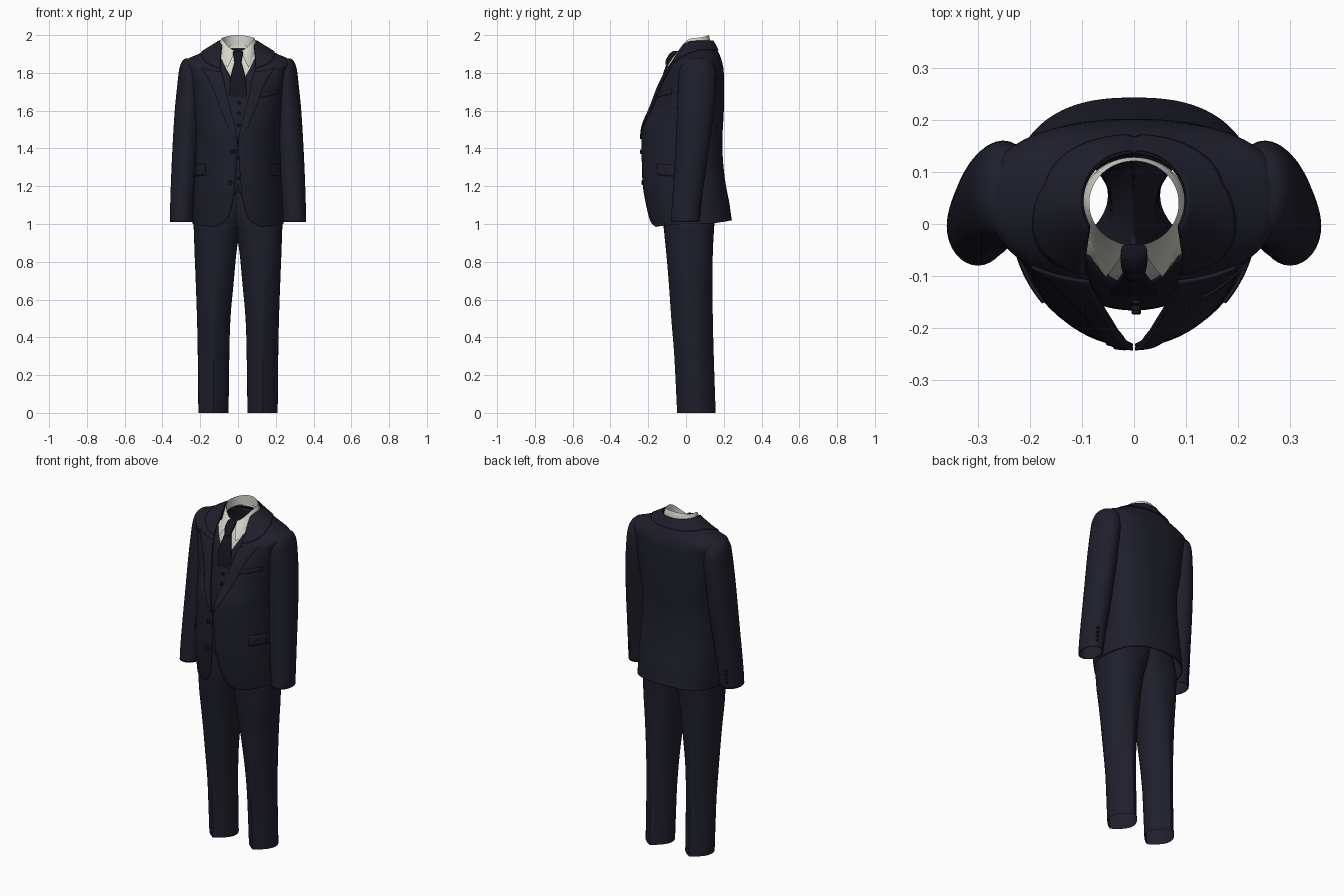
import bpy, math
from mathutils import Vector, Matrix

if "Cube" in bpy.data.objects:
    bpy.data.objects.remove(bpy.data.objects["Cube"])

def material(name, col):
    m = bpy.data.materials.new(name)
    m.diffuse_color = (*col, 1)
    m.use_nodes = True
    m.node_tree.nodes["Principled BSDF"].inputs["Base Color"].default_value = m.diffuse_color
    return m

NAVY = material("navy wool", (0.0135, 0.0135, 0.025))
WHITE = material("off white cotton", (0.68, 0.67, 0.60))
TIE = material("dark tie silk", (0.008, 0.008, 0.015))
BUTTON = material("button dark navy", (0.010, 0.010, 0.018))

def add_object(name, verts, faces, mat, mirror=False, thick=0, angle=50):
    me = bpy.data.meshes.new(name)
    me.from_pydata([tuple(v) for v in verts], [], faces)
    me.materials.append(mat)
    ob = bpy.data.objects.new(name, me)
    bpy.context.collection.objects.link(ob)
    bpy.ops.object.select_all(action='DESELECT')
    ob.select_set(True)
    bpy.context.view_layer.objects.active = ob
    bpy.ops.object.shade_smooth_by_angle(angle=math.radians(angle))
    if mirror:
        m = ob.modifiers.new("mirror", 'MIRROR')
        m.merge_threshold = 0.002
    if thick:
        s = ob.modifiers.new("thickness", 'SOLIDIFY')
        s.thickness, s.offset = thick, -1
    return ob

def interp(rows, t):
    """Smooth interpolation through rows of numbers."""
    n = len(rows) - 1
    t = max(0, min(n, t))
    i = min(int(t), n - 1)
    f = t - i
    p = [rows[max(0, min(n, i + k))] for k in (-1, 0, 1, 2)]
    return [b + 0.5 * f * (c - a + f * (2*a - 5*b + 4*c - d + f * (3*(b - c) + d - a)))
            for a, b, c, d in zip(*p)]

def ramp(z, z0, z1):
    return max(0, min(1, (z - z0) / (z1 - z0)))

def front_exp(z):
    return 1 - 0.25 * ramp(z, 1.6, 1.78) + 0.2 * ramp(z, 1.87, 1.95)

def point(rings, t, a):
    """Point on a torso surface; a = 0 is the front, pi the back."""
    zf, zs, zb, w, yf, yc, yb, xe = interp(rings, t)
    s, c = abs(math.sin(a)), math.cos(a)
    e = front_exp(zs) if c > 0 else 0.8 + 0.2 * ramp(zs, 1.85, 1.95)
    y = yc + (yf - yc if c > 0 else yb - yc) * abs(c) ** e
    return Vector((w * s ** e, y, zs + ((zf if c > 0 else zb) - zs) * c * c))

def angle_at(rings, t, x):
    r = interp(rings, t)
    return math.asin(min(1, max(0, x / r[3])) ** (1 / front_exp(r[1])))

def edge(rings, t):
    return angle_at(rings, t, interp(rings, t)[7])

def lifted(rings, t, a, off):
    d = 0.01
    n = (point(rings, t, a + d) - point(rings, t, a - d)).cross(
        point(rings, t + d, a) - point(rings, t - d, a)).normalized()
    if a > math.pi - .001:
        n.x = 0
    return point(rings, t, a) + n * off

def patch(name, rings, fn, nu, nv, mat, off=0, thick=0, mirror=True):
    """Grid on a torso surface; fn maps (u, v) to (t, a)."""
    verts = []
    for i in range(nu + 1):
        for j in range(nv + 1):
            t, a = fn(i / nu, j / nv)
            verts.append(lifted(rings, t, a, off) if off else point(rings, t, a))
    k = nv + 1
    faces = [(i*k + j, i*k + j + 1, (i+1)*k + j + 1, (i+1)*k + j)
             for i in range(nu) for j in range(nv)]
    return add_object(name, verts, faces, mat, mirror, thick)

# Torso rings: z front, z side, z back, half width, y front, y middle, y back, opening x
JACKET = [
    (.98, 1.0, 1.02, .240, -.188, .02, .243, .120),
    (1.02, 1.03, 1.05, .240, -.198, .02, .238, .060),
    (1.10, 1.10, 1.12, .240, -.213, .02, .228, .030),
    (1.20, 1.20, 1.20, .237, -.229, .02, .212, .016),
    (1.32, 1.32, 1.32, .230, -.234, .02, .197, .007),
    (1.44, 1.44, 1.44, .225, -.236, .02, .192, .003),
    (1.52, 1.52, 1.52, .228, -.229, .03, .196, .018),
    (1.62, 1.62, 1.62, .240, -.190, .04, .201, .045),
    (1.72, 1.72, 1.72, .250, -.152, .05, .202, .068),
    (1.78, 1.80, 1.80, .262, -.122, .055, .200, .082),
    (1.81, 1.865, 1.85, .275, -.103, .06, .193, .090),
    (1.85, 1.907, 1.90, .195, -.080, .06, .176, .093),
    (1.905, 1.965, 1.97, .100, -.050, .045, .140, .086)]
VEST = [
    (1.14, 1.20, 1.20, .200, -.140, .02, .15, .035),
    (1.19, 1.22, 1.22, .200, -.150, .02, .15, .002),
    (1.40, 1.40, 1.40, .200, -.165, .02, .15, 0),
    (1.55, 1.55, 1.55, .210, -.163, .03, .16, 0),
    (1.66, 1.66, 1.66, .220, -.143, .04, .17, 0),
    (1.72, 1.72, 1.72, .225, -.128, .05, .17, .003),
    (1.79, 1.80, 1.80, .220, -.106, .05, .17, .045),
    (1.86, 1.90, 1.90, .150, -.080, .05, .16, .085)]
SHIRT = [
    (1.62, 1.62, 1.62, .20, -.125, .04, .15, 0),
    (1.72, 1.72, 1.72, .20, -.115, .04, .15, 0),
    (1.80, 1.80, 1.80, .20, -.095, .04, .15, 0),
    (1.86, 1.86, 1.86, .15, -.072, .04, .15, 0),
    (1.91, 1.92, 1.92, .095, -.042, .04, .12, 0)]

def shell(rings):
    def fn(u, v):
        t = u * (len(rings) - 1)
        a = edge(rings, t)
        return t, a + (math.pi - a) * v
    return fn

# Jacket, vest and shirt front
patch("jacket_body", JACKET, shell(JACKET), 60, 40, NAVY, thick=.006)
patch("vest", VEST, shell(VEST), 35, 32, NAVY, thick=.004)
patch("shirt_front", SHIRT, lambda u, v: (u * 4, v * .8), 16, 10, WHITE)

# Lapels and jacket collar
def lapel(u, v):
    t = 5.1 + 4.75 * u
    x0 = interp(JACKET, t)[7] - .002
    x1 = max(x0 + .003, .008 + .187 * u ** .85)
    return t - .2 * (1 - v) * u, angle_at(JACKET, t, x0 + (x1 - x0) * v)
patch("lapel", JACKET, lapel, 30, 10, NAVY, off=.007, thick=.006)

def collar(u, v):
    low = 10.25 + 1.0 * min(1, v * 2.2)
    t = low + (12 - low) * u
    a = edge(JACKET, t)
    return t, a + (math.pi - a) * v
patch("jacket_collar", JACKET, collar, 10, 36, NAVY, off=.006, thick=.006)

# Pockets
patch("hip_pocket_flap", JACKET,
      lambda u, v: (3.5 + .48 * u - .06 * v, .84 + .45 * v), 4, 10, NAVY, off=.005, thick=.005)
patch("breast_pocket", JACKET,
      lambda u, v: (7.45 + .25 * u + .2 * v, angle_at(JACKET, 7.6, .11 + .10 * v)),
      3, 8, NAVY, off=.003, thick=.003, mirror=False)

# Shirt collar: inner stand folded over into a pointed fall
def collar_pt(u, v):
    a = math.radians(8 + 172 * v)
    b = math.radians(33 + 147 * v)
    ca, cb = math.cos(a), math.cos(b)
    top = Vector((.086 * math.sin(a), .04 - .081 * ca,
                  1.985 + (-.07 if ca > 0 else .015) * ca * ca))
    low = Vector((.100 * math.sin(b), .045 - (.175 if cb > 0 else .080) * cb,
                  1.93 - .12 * max(0, cb)))
    if u < 0:
        return top + Vector((0, 0, -.055)) * -u
    return top.lerp(low, u) + Vector((math.sin(a), -ca, 0)) * .006 * math.sin(math.pi * u)
levels = [-1, -.5, 0, .15, .4, .7, 1]
K = 33
cv = [collar_pt(u, j / (K - 1)) for u in levels for j in range(K)]
cf = [(i*K + j, (i+1)*K + j, (i+1)*K + j + 1, i*K + j + 1)
      for i in range(len(levels) - 1) for j in range(K - 1)]
add_object("shirt_collar", cv, cf, WHITE, mirror=True, angle=80)

def tube(name, rows, mat, n=32, exps=lambda z: (1, 1), clamp=False, cap=False, mirror=True, thick=0):
    """Loft of rows: z, x min, x max, y min, y max."""
    steps = (len(rows) - 1) * 4
    sg = lambda c, e: math.copysign(abs(c) ** e, c)
    verts = []
    for i in range(steps + 1):
        z, x0, x1, y0, y1 = interp(rows, i / 4)
        ex, ey = exps(z)
        for j in range(n):
            a = 2 * math.pi * j / n
            x = (x0 + x1) / 2 + (x1 - x0) / 2 * sg(math.cos(a), ex)
            y = (y0 + y1) / 2 + (y1 - y0) / 2 * sg(math.sin(a), ey)
            verts.append((max(0, x) if clamp else x, y, z))
    faces = [(i*n + j, i*n + (j+1) % n, (i+1)*n + (j+1) % n, (i+1)*n + j)
             for i in range(steps) for j in range(n)]
    if clamp:
        faces = [f for f in faces if any(verts[k][0] > .001 for k in f)]
    if cap:
        faces.append(tuple(range(steps * n, steps * n + n)))
    return add_object(name, verts, faces, mat, mirror, thick)

# Sleeves
tube("sleeve", [
    (1.01, .240, .360, -.080, .072), (1.10, .233, .359, -.075, .080),
    (1.25, .217, .354, -.065, .100), (1.42, .205, .346, -.055, .125),
    (1.60, .195, .335, -.047, .148), (1.74, .185, .321, -.042, .160),
    (1.82, .190, .311, -.032, .155), (1.86, .205, .297, -.010, .130),
    (1.876, .230, .280, .025, .095)], NAVY, cap=True, thick=.005)

# Trouser legs, creased (lens section) below, joined at the centre above the crotch
def leg_exps(z):
    k = ramp(z, .30, .85)
    return 1.9 - 1.05 * k, 1 - .15 * k
tube("trouser_leg", [
    (0, .050, .210, -.047, .157), (.3, .046, .213, -.062, .147),
    (.5, .040, .217, -.078, .142), (.7, .022, .224, -.092, .140),
    (.85, .008, .230, -.105, .142), (.95, -.010, .233, -.115, .147),
    (1.02, -.040, .233, -.120, .150), (1.2, -.140, .200, -.120, .145)],
    NAVY, n=40, exps=leg_exps, clamp=True)

# Tie
def solid_strip(name, rows):
    """Rows of z, half width, y front, depth."""
    tube(name, [(z, -w, w, y, y + d) for z, w, y, d in rows], TIE, n=20,
         exps=lambda z: (.6, .6), cap=True, mirror=False)
solid_strip("tie_blade", [(1.62, .044, -.142, .012), (1.70, .045, -.138, .014),
                          (1.78, .038, -.126, .015), (1.86, .017, -.098, .015)])
solid_strip("tie_knot", [(1.845, .016, -.110, .025), (1.87, .021, -.106, .035),
                         (1.90, .026, -.088, .040), (1.917, .024, -.066, .028)])

# Buttons
def button(name, loc, normal, r=.011):
    nrm = Vector(normal).normalized()
    m = Matrix.Translation(loc) @ nrm.to_track_quat('Z', 'Y').to_matrix().to_4x4()
    n = 16
    prof = [(1, -.004), (1, .003), (.75, .005), (.6, .003)]
    vs = [m @ Vector((r*k*math.cos(2*math.pi*j/n), r*k*math.sin(2*math.pi*j/n), h))
          for k, h in prof for j in range(n)]
    fs = [(i*n + j, i*n + (j+1) % n, (i+1)*n + (j+1) % n, (i+1)*n + j)
          for i in range(3) for j in range(n)] + [tuple(range(3*n, 4*n))]
    add_object(name, vs, fs, BUTTON, angle=30)

for t, x in ((4.5, .026), (3.17, .040)):
    p = lifted(JACKET, t, angle_at(JACKET, t, x), .003)
    button("jacket_button", (-p.x, p.y, p.z), (-.1, -1, 0), .013)
for t in (1.3, 1.75, 2.2, 2.8, 3.3, 3.8):
    button("vest_button", lifted(VEST, t, .02, .003), (0, -1, 0), .009)
for side in (-1, 1):
    for k in range(4):
        button("sleeve_button", (side * .318, .070 + .003 * k, 1.05 + .024 * k), (side * .3, 1, 0), .008)
